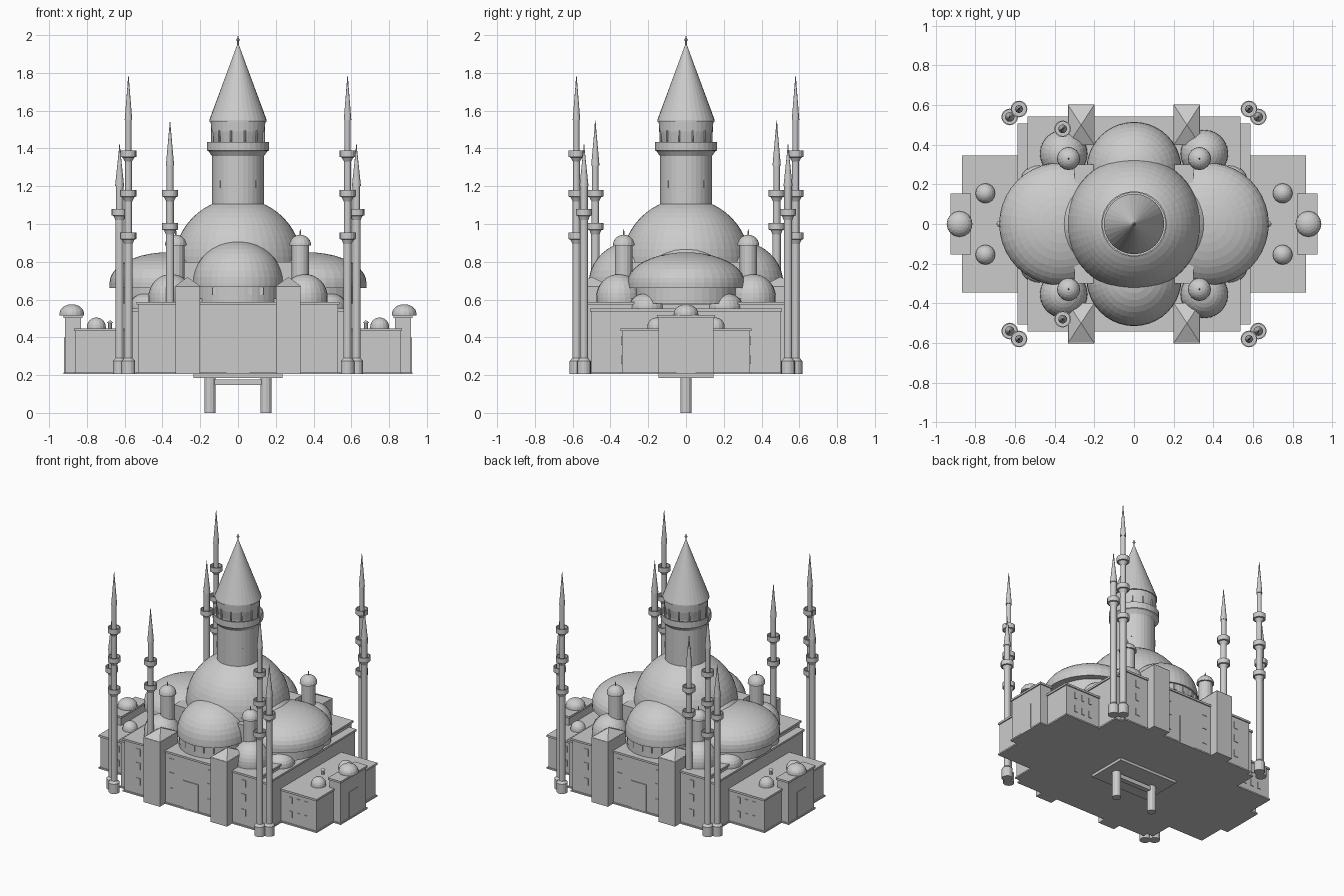
import bpy, bmesh, math
from mathutils import Matrix, Vector

if "Cube" in bpy.data.objects:
    bpy.data.objects.remove(bpy.data.objects["Cube"])

stone = bpy.data.materials.new("grey stone")
stone.use_nodes = True
stone.diffuse_color = (0.6, 0.6, 0.6, 1)
stone.node_tree.nodes["Principled BSDF"].inputs["Base Color"].default_value = (0.6, 0.6, 0.6, 1)


def finish(name, bm):
    bmesh.ops.recalc_face_normals(bm, faces=bm.faces)
    mesh = bpy.data.meshes.new(name)
    bm.to_mesh(mesh)
    bm.free()
    mesh.materials.append(stone)
    obj = bpy.data.objects.new(name, mesh)
    bpy.context.collection.objects.link(obj)
    return obj


def box(name, x0, x1, y0, y1, z0, z1):
    bm = bmesh.new()
    bmesh.ops.create_cube(bm, size=1, matrix=Matrix.LocRotScale(
        Vector(((x0 + x1) / 2, (y0 + y1) / 2, (z0 + z1) / 2)), None,
        Vector((abs(x1 - x0), abs(y1 - y0), z1 - z0))))
    return finish(name, bm)


def lathe(name, profile, x=0, y=0, seg=24):
    """Revolve (radius, height) points about a vertical axis at x, y."""
    bm = bmesh.new()
    rings = []
    for r, z in profile:
        n = 1 if r < 1e-4 else seg
        rings.append([bm.verts.new((x + r * math.cos(math.tau * i / seg),
                                    y + r * math.sin(math.tau * i / seg), z)) for i in range(n)])
    for a, b in zip(rings, rings[1:]):
        for i in range(seg):
            j = (i + 1) % seg
            quad = [a[i % len(a)], a[j % len(a)], b[j % len(b)], b[i % len(b)]]
            quad = list(dict.fromkeys(quad))
            if len(quad) > 2:
                bm.faces.new(quad)
    for ring in (rings[0], rings[-1]):
        if len(ring) > 1:
            bm.faces.new(ring)
    return finish(name, bm)


def dome(name, x, y, z, r, h, seg=32, rings=10, drum=0, drum_r=None):
    """Half ellipsoid, optionally standing on a drum."""
    pts = [(drum_r or r, z - drum), (drum_r or r, z)] if drum else []
    for i in range(rings + 1):
        a = math.pi / 2 * i / rings
        pts.append((r * math.cos(a), z + h * math.sin(a)))
    return lathe(name, pts, x, y, seg)


def walls(name, x0, x1, y0, y1, top):
    """Wall block with a thin plinth and cornice."""
    box(name, x0, x1, y0, y1, 0.205, top)
    for part, z0, z1 in (("plinth", 0.205, 0.215), ("cornice", top - 0.012, top + 0.002)):
        box(f"{name}_{part}", x0 - 0.008, x1 + 0.008, y0 - 0.008, y1 + 0.008, z0, z1)


def minaret(x, y, tip, cone_z, balconies, foot=0.205):
    pts = [(0.036, foot), (0.036, foot + 0.07), (0.022, foot + 0.085)]
    r = 0.022
    for z in balconies:
        pts += [(r, z - 0.035), (0.032, z - 0.012), (0.042, z - 0.01), (0.042, z + 0.025),
                (0.036, z + 0.025), (0.036, z), (r - 0.002, z)]
        r -= 0.002
    pts += [(r, cone_z), (r + 0.004, cone_z), (0.004, tip - 0.04), (0.003, tip - 0.02), (0, tip)]
    lathe("minaret", pts, x, y, 16)


# Main hall: two crossing blocks
walls("hall_long", -0.58, 0.58, -0.5, 0.5, 0.55)
walls("hall_wide", -0.53, 0.53, -0.535, 0.535, 0.585)
box("hall_upper", -0.46, 0.46, -0.4, 0.4, 0.58, 0.605)
box("crossing", -0.3, 0.3, -0.3, 0.3, 0.6, 0.8)

for s in (-1, 1):
    # Side wings, porches and their small domes
    walls("wing", *sorted((s * 0.5, s * 0.86)), -0.338, 0.338, 0.445)
    walls("porch", *sorted((s * 0.83, s * 0.917)), -0.145, 0.145, 0.515)
    dome("porch_dome", s * 0.88, 0, 0.525, 0.065, 0.05, 16, 6, 0.01)
    lathe("roof_vent", [(0.011, 0.44), (0.011, 0.475), (0.016, 0.477), (0, 0.492)], s * 0.677, 0, 8)
    box("porch_door", s * 0.915, s * 0.922, -0.05, 0.05, 0.215, 0.4)

    # Large half domes on the sides, front and back
    dome("side_dome", s * 0.37, 0, 0.69, 0.31, 0.16, 40, 10, 0.03)
    lathe("side_drum", [(0.27, 0.58), (0.27, 0.665)], s * 0.36, 0, 40)
    dome("side_inner_dome", s * 0.19, 0, 0.66, 0.25, 0.25, 32)
    dome("front_back_dome", 0, s * 0.275, 0.685, 0.24, 0.225, 40, 10, 0.015)
    lathe("front_back_drum", [(0.228, 0.58), (0.228, 0.68)], 0, s * 0.275, 40)

    # Drum windows
    for i in range(-2, 3):
        a = math.pi / 2 + i * 0.29
        wx, wy = 0.228 * math.cos(a), s * (0.275 + 0.228 * math.sin(a))
        box("drum_window", wx - 0.01, wx + 0.01, wy - 0.004, wy + 0.004, 0.625, 0.665)

    # Front and back doorway with windows
    box("hall_door", -0.06, 0.06, s * 0.535, s * 0.541, 0.215, 0.41)
    for x in (-0.15, 0.15, -0.42, 0.42):
        for z in (0.28, 0.39, 0.49):
            box("hall_window", x - 0.017, x + 0.017, s * 0.535, s * 0.539, z, z + 0.05)

    for t in (-1, 1):
        # Buttress towers with pyramid roofs
        tx, ty = s * 0.267, t * 0.5
        box("buttress", tx - 0.065, tx + 0.065, ty - 0.1, ty + 0.1, 0.205, 0.672)
        bm = bmesh.new()
        base = [bm.verts.new((tx + 0.067 * a, ty + 0.102 * b, 0.67))
                for a, b in ((-1, -1), (1, -1), (1, 1), (-1, 1))]
        apex = bm.verts.new((tx, ty, 0.72))
        bm.faces.new(base)
        for i in range(4):
            bm.faces.new((base[i], base[(i + 1) % 4], apex))
        finish("buttress_roof", bm)

        # Corner domes and turrets
        dome("corner_dome", s * 0.355, t * 0.355, 0.61, 0.12, 0.125, 24, 8, 0.03)
        dome("turret", s * 0.33, t * 0.33, 0.885, 0.058, 0.058, 16, 6, 0.29, 0.046)
        lathe("turret_finial", [(0.004, 0.94), (0.004, 0.96), (0, 0.975)], s * 0.33, t * 0.33, 6)
        dome("end_dome", s * 0.48, t * 0.205, 0.565, 0.095, 0.07, 24, 6, 0.02)
        dome("wing_dome", s * 0.75, t * 0.155, 0.455, 0.05, 0.05, 16, 6, 0.015)

        # Wing windows
        for x in (0.66, 0.72, 0.78):
            for z in (0.26, 0.36):
                box("wing_window", s * x - 0.012, s * x + 0.012, t * 0.338, t * 0.343, z, z + 0.045)

        # Paired corner minarets
        minaret(s * 0.58, t * 0.58, 1.79, 1.55, (0.93, 1.155, 1.365))
        minaret(s * 0.627, t * 0.54, 1.43, 1.2, (1.055,))

    # Rear-side minarets stand on one side only
    minaret(-0.36, s * 0.48, 1.55, 1.31, (0.98, 1.155), 0.4)

# Central dome
lathe("main_drum", [(0.325, 0.6), (0.325, 0.79), (0.335, 0.8)], seg=48)
dome("main_dome", 0, 0, 0.79, 0.34, 0.345, 48, 14)

# Central tower with balcony and pointed roof
lathe("tower", [(0.138, 1.05), (0.138, 1.36), (0.155, 1.385), (0.165, 1.39), (0.165, 1.435),
                (0.158, 1.435), (0.158, 1.395), (0.13, 1.395), (0.13, 1.43), (0.142, 1.49),
                (0.145, 1.545)], seg=32)
lathe("tower_roof", [(0.152, 1.54), (0.152, 1.55), (0.006, 1.945)], seg=32)
lathe("tower_finial", [(0.004, 1.93), (0.004, 1.965), (0.01, 1.975), (0.004, 1.985), (0, 2.0)], seg=8)
for i in range(12):
    a = math.tau * (i + 0.5) / 12
    lathe("gallery_post", [(0.006, 1.39), (0.006, 1.495)], 0.141 * math.cos(a), 0.141 * math.sin(a), 6)
for i in range(4):
    a = math.tau * (i + 0.5) / 4
    slit = box("tower_slit", 0.132, 0.141, -0.008, 0.008, 1.19, 1.23)
    slit.rotation_euler.z = a

# Underside frame and legs
box("base_frame", -0.235, 0.235, -0.145, 0.145, 0.186, 0.21)
box("leg_bar", -0.13, 0.13, -0.018, 0.018, 0.148, 0.178)
for s in (-1, 1):
    lathe("leg", [(0.03, 0), (0.03, 0.2)], s * 0.148, 0, 12)
